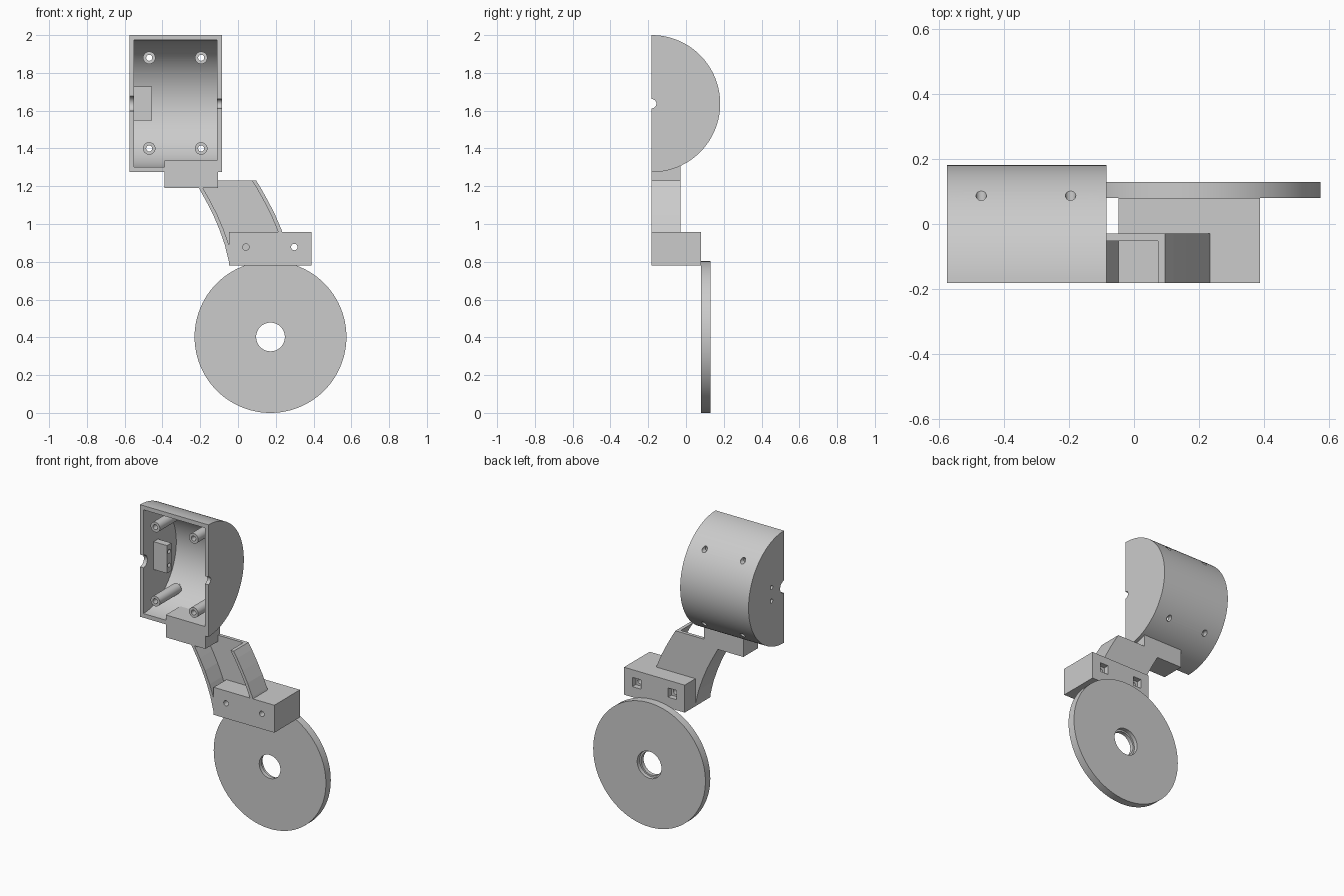
import bpy, bmesh, math
from mathutils import Vector

cube = bpy.data.objects.get("Cube")
if cube:
    bpy.data.objects.remove(cube, do_unlink=True)

GREY = (0.6, 0.6, 0.6, 1)
grey = bpy.data.materials.new("plain grey")
grey.use_nodes = True
grey.diffuse_color = GREY
grey.node_tree.nodes["Principled BSDF"].inputs["Base Color"].default_value = GREY

FRONT = -0.182
AXIS_Z = 1.637


def prism(name, profile, axis, start, end):
    """Extrude a closed profile along x (profile is y,z) or y (profile is x,z)."""
    bm = bmesh.new()
    place = (lambda a, b: (start, a, b)) if axis == "x" else (lambda a, b: (a, start, b))
    face = bm.faces.new([bm.verts.new(place(a, b)) for a, b in profile])
    moved = bmesh.ops.extrude_face_region(bm, geom=[face])["geom"]
    shift = Vector((end - start, 0, 0)) if axis == "x" else Vector((0, end - start, 0))
    bmesh.ops.translate(bm, vec=shift, verts=[v for v in moved if isinstance(v, bmesh.types.BMVert)])
    bmesh.ops.recalc_face_normals(bm, faces=bm.faces)
    mesh = bpy.data.meshes.new(name)
    bm.to_mesh(mesh)
    bm.free()
    mesh.materials.append(grey)
    obj = bpy.data.objects.new(name, mesh)
    bpy.context.collection.objects.link(obj)
    return obj


def arc(a, b, radius, first=0, last=360, steps=48):
    count = steps if last - first == 360 else steps + 1
    angles = [math.radians(first + (last - first) * i / steps) for i in range(count)]
    return [(a + radius * math.cos(t), b + radius * math.sin(t)) for t in angles]


def box(name, x, y, z):
    return prism(name, [(x[0], z[0]), (x[1], z[0]), (x[1], z[1]), (x[0], z[1])], "y", *y)


def rod(name, a, b, radius, axis, start, end, steps=32):
    return prism(name, arc(a, b, radius, steps=steps), axis, start, end)


def activate(obj):
    bpy.ops.object.select_all(action="DESELECT")
    obj.select_set(True)
    bpy.context.view_layer.objects.active = obj


def cut(obj, cutters):
    activate(obj)
    for cutter in cutters:
        mod = obj.modifiers.new("cut", "BOOLEAN")
        mod.operation = "DIFFERENCE"
        mod.solver = "EXACT"
        mod.object = cutter
        bpy.ops.object.modifier_apply(modifier=mod.name)
        bpy.data.objects.remove(cutter, do_unlink=True)


def smooth(obj):
    activate(obj)
    bpy.ops.object.shade_smooth_by_angle(angle=math.radians(30))


# Half-round housing, hollow and open at the front
housing = prism("housing", arc(FRONT, AXIS_Z, 0.363, -90, 90, 64), "x", -0.575, -0.085)
cavity_profile = [(-0.3, AXIS_Z - 0.336)] + arc(FRONT, AXIS_Z, 0.336, -90, 90, 64) + [(-0.3, AXIS_Z + 0.336)]
post_spots = [(x, z) for x in (-0.47, -0.195) for z in (1.4, 1.88)]
cutters = [prism("cavity", cavity_profile, "x", -0.55, -0.11),
           rod("wide_notch", FRONT, AXIS_Z, 0.04, "x", -0.6, -0.53),
           rod("small_notch", FRONT, AXIS_Z, 0.025, "x", -0.13, -0.06)]
cutters += [rod("post_hole", x, z, 0.016, "y", -0.1, 0.3) for x, z in post_spots]
cutters += [rod("side_hole", -0.055, z, 0.013, "x", -0.6, -0.53) for z in (1.593, 1.681)]
cut(housing, cutters)
smooth(housing)

# Hollow screw posts inside the housing
for x, z in post_spots:
    post = rod("screw_post", x, z, 0.033, "y", FRONT + 0.006, 0.045)
    cut(post, [rod("bore", x, z, 0.016, "y", -0.3, 0.3)])
    smooth(post)

# Small mounting block on the inner side wall
mount = box("wall_block", (-0.552, -0.455), (-0.078, -0.033), (1.547, 1.727))
cut(mount, [rod("bore", -0.055, z, 0.013, "x", -0.7, -0.3) for z in (1.593, 1.681)])
smooth(mount)

# Bracket joining the housing and the arm
box("bracket", (-0.39, -0.107), (FRONT, -0.03), (1.19, 1.335))

# Curved channel arm: back web with a rib on each side
side = [(-0.232, 1.23), (-0.207, 1.19), (-0.168, 1.12), (-0.132, 1.05),
        (-0.098, 0.97), (-0.07, 0.89), (-0.048, 0.8)]
WIDTH, RIB = 0.328, 0.022


def band(left, right, path):
    return [(x + left, z) for x, z in path] + [(x + right, z) for x, z in reversed(path)]


prism("arm_web", band(0, WIDTH, side), "y", -0.052, -0.03)
prism("arm_left_rib", band(WIDTH - RIB, WIDTH, side), "y", FRONT, -0.03)
prism("arm_right_rib", band(0, RIB, side[1:]), "y", FRONT, -0.03)

# Lower clamp block with screw holes and square nut pockets at the back
clamp = box("clamp_block", (-0.047, 0.388), (FRONT, 0.08), (0.78, 0.958))
cutters = []
for x in (0.042, 0.298):
    cutters.append(box("nut_pocket", (x - 0.03, x + 0.03), (0.045, 0.2), (0.848, 0.908)))
    cutters.append(rod("screw_hole", x, 0.878, 0.017, "y", -0.3, 0.2))
cut(clamp, cutters)
smooth(clamp)

# Round disc with a stepped centre hole
disc = rod("disc", 0.172, 0.402, 0.402, "y", 0.08, 0.13, 96)
cut(disc, [rod("hole", 0.172, 0.402, 0.076, "y", 0, 0.3, 48),
           rod("counterbore", 0.172, 0.402, 0.087, "y", 0.105, 0.3, 48)])
smooth(disc)
